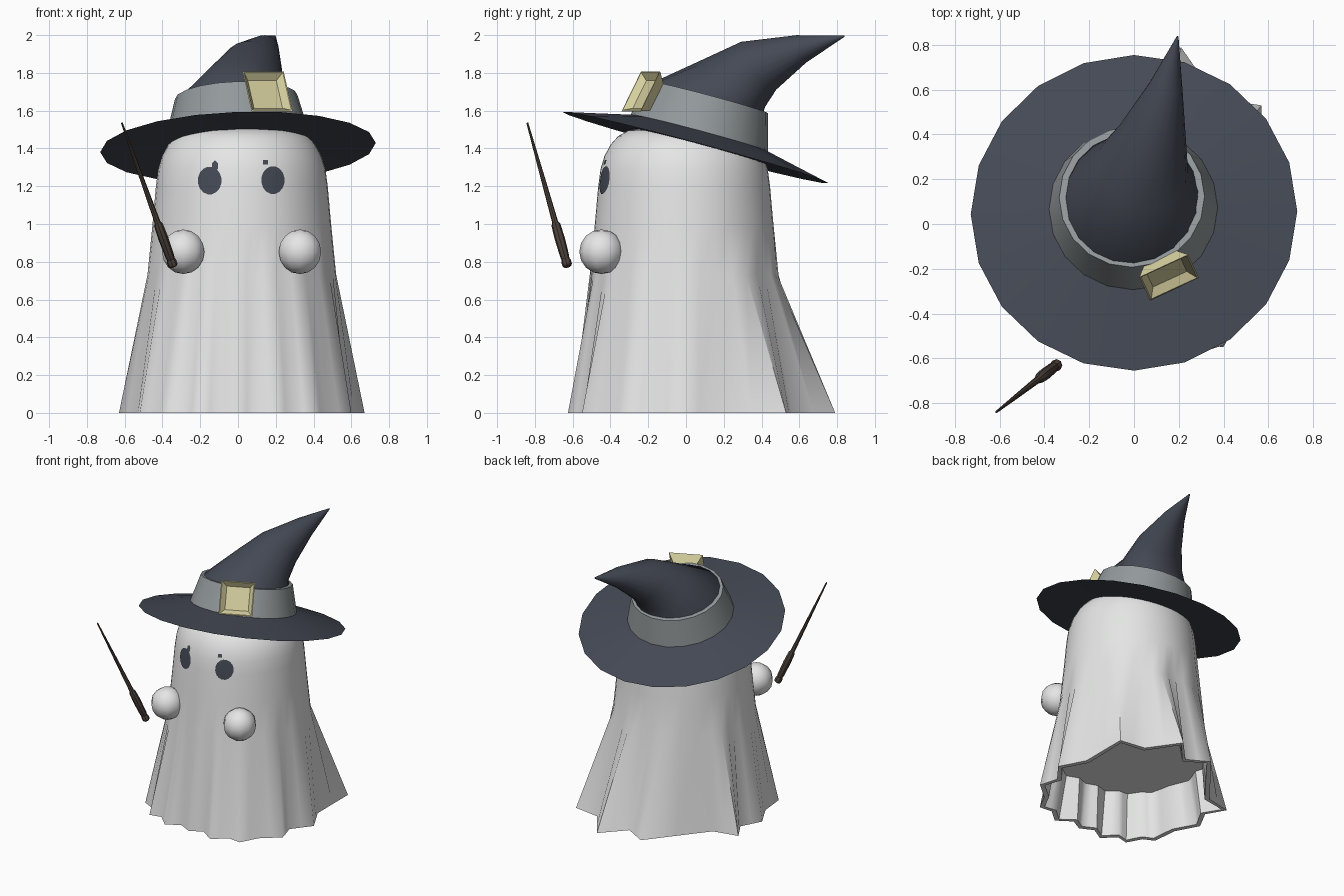
import bpy, bmesh, math
from mathutils import Vector, Matrix

if "Cube" in bpy.data.objects:
    bpy.data.objects.remove(bpy.data.objects["Cube"])


def material(name, rgb):
    m = bpy.data.materials.new(name)
    m.diffuse_color = (*rgb, 1)
    m.use_nodes = True
    m.node_tree.nodes["Principled BSDF"].inputs["Base Color"].default_value = m.diffuse_color
    return m


WHITE = material("cloth white", (0.78, 0.79, 0.78))
SLATE = material("dark slate", (0.058, 0.067, 0.090))
GREY = material("band grey", (0.29, 0.32, 0.33))
GOLD = material("pale gold", (0.68, 0.63, 0.35))
BROWN = material("dark brown", (0.068, 0.050, 0.040))


def finish(name, bm, mat, angle=30):
    bmesh.ops.recalc_face_normals(bm, faces=bm.faces)
    me = bpy.data.meshes.new(name)
    bm.to_mesh(me)
    bm.free()
    ob = bpy.data.objects.new(name, me)
    bpy.context.collection.objects.link(ob)
    me.materials.append(mat)
    bpy.ops.object.select_all(action='DESELECT')
    ob.select_set(True)
    bpy.context.view_layer.objects.active = ob
    if angle:
        bpy.ops.object.shade_smooth_by_angle(angle=math.radians(angle))
    return ob


def loft(name, rings, mat, cap=True, closed=False, angle=30):
    """Skin a list of equal-length point rings."""
    bm = bmesh.new()
    vs = [[bm.verts.new(p) for p in r] for r in rings]
    n = len(vs[0])
    pairs = list(zip(vs, vs[1:])) + ([(vs[-1], vs[0])] if closed else [])
    for a, b in pairs:
        for i in range(n):
            j = (i + 1) % n
            bm.faces.new((a[i], a[j], b[j], b[i]))
    if cap and not closed:
        bm.faces.new(vs[0])
        bm.faces.new(vs[-1])
    return finish(name, bm, mat, angle)


def circle(center, axis, r, n):
    """Ring of n points around an axis, aligned without twist."""
    axis = Vector(axis).normalized()
    u = (Vector((1, 0, 0)) - axis * axis.x).normalized()
    v = axis.cross(u)
    return [Vector(center) + (u * math.cos(t) + v * math.sin(t)) * r
            for t in (2 * math.pi * i / n for i in range(n))]


# Ghost cloth: irregular pleated hem, smooth bell above
HEM = [(.67, -.03), (.57, .16), (.57, .53), (.37, .56), (.21, .79), (.05, .62),
       (-.11, .71), (-.44, .30), (-.63, .26), (-.55, .12), (-.63, -.03),
       (-.54, -.20), (-.52, -.39), (-.44, -.43), (-.38, -.54), (-.29, -.52),
       (-.20, -.61), (-.10, -.55), (0, -.60), (.09, -.55), (.20, -.625),
       (.30, -.54), (.40, -.55), (.47, -.42), (.60, -.31), (.56, -.17)]
hem = []
for p, q in zip(HEM, HEM[1:] + HEM[:1]):
    p, q = Vector((*p, 0)), Vector((*q, 0))
    hem += [p, (p + q) / 2]
C = Vector((.02, -.01, 0))
PROFILE = [(.73, .50), (1.0, .473), (1.2, .455), (1.29, .443), (1.36, .422),
           (1.42, .39), (1.465, .35), (1.495, .295), (1.51, .2), (1.515, .05)]
# directions around the bell, evened out so the pleats fade smoothly
dirs = [(p - C).normalized() for p in hem]
for _ in range(5):
    dirs = [(dirs[i - 1] + d * 2 + dirs[(i + 1) % len(dirs)]).normalized()
            for i, d in enumerate(dirs)]
up = Vector((0, 0, 1))
outer = [[C + d * r + up * z for d in dirs] for z, r in PROFILE]
t = .33 / .73
inner_top = [p.lerp(q, t) - d * .035 for p, q, d in zip(hem, outer[0], dirs)]
inner_hem = [p - d * .035 for p, d in zip(hem, dirs)]
loft("ghost_cloth", [inner_top, inner_hem, hem] + outer, WHITE, angle=50)


def body_front(x, z):
    """Point just in front of the cloth at a given x and z."""
    for (z0, r0), (z1, r1) in zip(PROFILE, PROFILE[1:]):
        if z0 <= z <= z1:
            r = r0 + (r1 - r0) * (z - z0) / (z1 - z0)
    return (x, C.y - math.sqrt(r * r - (x - C.x) ** 2) - .006, z)


# Eyes and lash marks: thin patches following the cloth
def patch(name, cx, cz, w, h, n=16):
    bm = bmesh.new()
    mid = bm.verts.new(body_front(cx, cz))
    rings = [[bm.verts.new(body_front(cx + w * s * math.cos(a), cz + h * s * math.sin(a)))
              for a in (2 * math.pi * (i + .5) / n for i in range(n))] for s in (.5, 1)]
    for i in range(n):
        j = (i + 1) % n
        bm.faces.new((mid, rings[0][i], rings[0][j]))
        bm.faces.new((rings[0][i], rings[1][i], rings[1][j], rings[0][j]))
    ob = finish(name, bm, SLATE)
    # make sure the patch faces the front
    if sum(p.normal.y for p in ob.data.polygons) > 0:
        ob.data.flip_normals()


patch("left_eye", -.15, 1.23, .063, .074)
patch("right_eye", .185, 1.232, .062, .074)
patch("left_lash", -.122, 1.308, .018, .03, 6)
patch("right_lash", .146, 1.328, .02, .017, 4)

# Round hands
for name, x in (("left_hand", -.29), ("right_hand", .328)):
    bm = bmesh.new()
    bmesh.ops.create_uvsphere(bm, u_segments=10, v_segments=8, radius=.118,
                              matrix=Matrix.Translation((x, -.447, .853)))
    finish(name, bm, WHITE, 60)

# Wand: pommel, handle and tapering shaft
a, b = Vector((-.342, -.627, .775)), Vector((-.615, -.84, 1.535))
WAND = [(0, .02), (.01, .026), (.04, .026), (.05, .021), (.07, .024), (.2, .027),
        (.29, .024), (.31, .016), (.65, .011), (1, .005)]
loft("wand", [circle(a.lerp(b, s), b - a, r, 8) for s, r in WAND], BROWN)

# Hat brim and band: lathed, then tilted back
TILT = (Matrix.Translation((0, .05, 1.405)) @ Matrix.Rotation(math.radians(-15), 4, 'X')
        @ Matrix.Rotation(math.radians(-2), 4, 'Y'))


def hat_lathe(name, profile, mat):
    rings = [[TILT @ p for p in circle((0, 0, z), (0, 0, 1), r, 20)] for r, z in profile]
    loft(name, rings, mat, closed=True)


hat_lathe("hat_brim", [(.73, 0), (.55, .040), (.36, .083), (.34, .01), (.55, .006)], SLATE)
hat_lathe("hat_band", [(.378, .075), (.325, .275), (.295, .275), (.32, .075)], GREY)

# Bent hat cone, swept along a curved path
CONE = [((0, .075, 1.53), (0, .26, .97), .335), ((0, .11, 1.66), (0, .28, .96), .306),
        ((.035, .245, 1.742), (.2, .55, .8), .212),
        ((.082, .385, 1.838), (.25, .75, .55), .157),
        ((.142, .61, 1.927), (.22, .9, .33), .077),
        ((.195, .838, 1.995), (.2, .9, .25), .004)]
loft("hat_cone", [circle(c, ax, r, 20) for c, ax, r in CONE], SLATE, angle=50)

# Buckle: flared square tray on the band
right = Vector((.908, .42, 0)).normalized()
upv = Vector((-.1, .47, .87))
upv = (upv - right * upv.dot(right)).normalized()
out = right.cross(upv)
mid = Vector((.155, -.235, 1.70))


def square(h, depth):
    return [mid + right * (h * sx) + upv * (h * sy) + out * depth
            for sx, sy in ((-1, -1), (1, -1), (1, 1), (-1, 1))]


loft("hat_buckle", [square(.08, -.06), square(.12, .005), square(.113, .005),
                    square(.083, -.03)], GOLD, angle=0)
